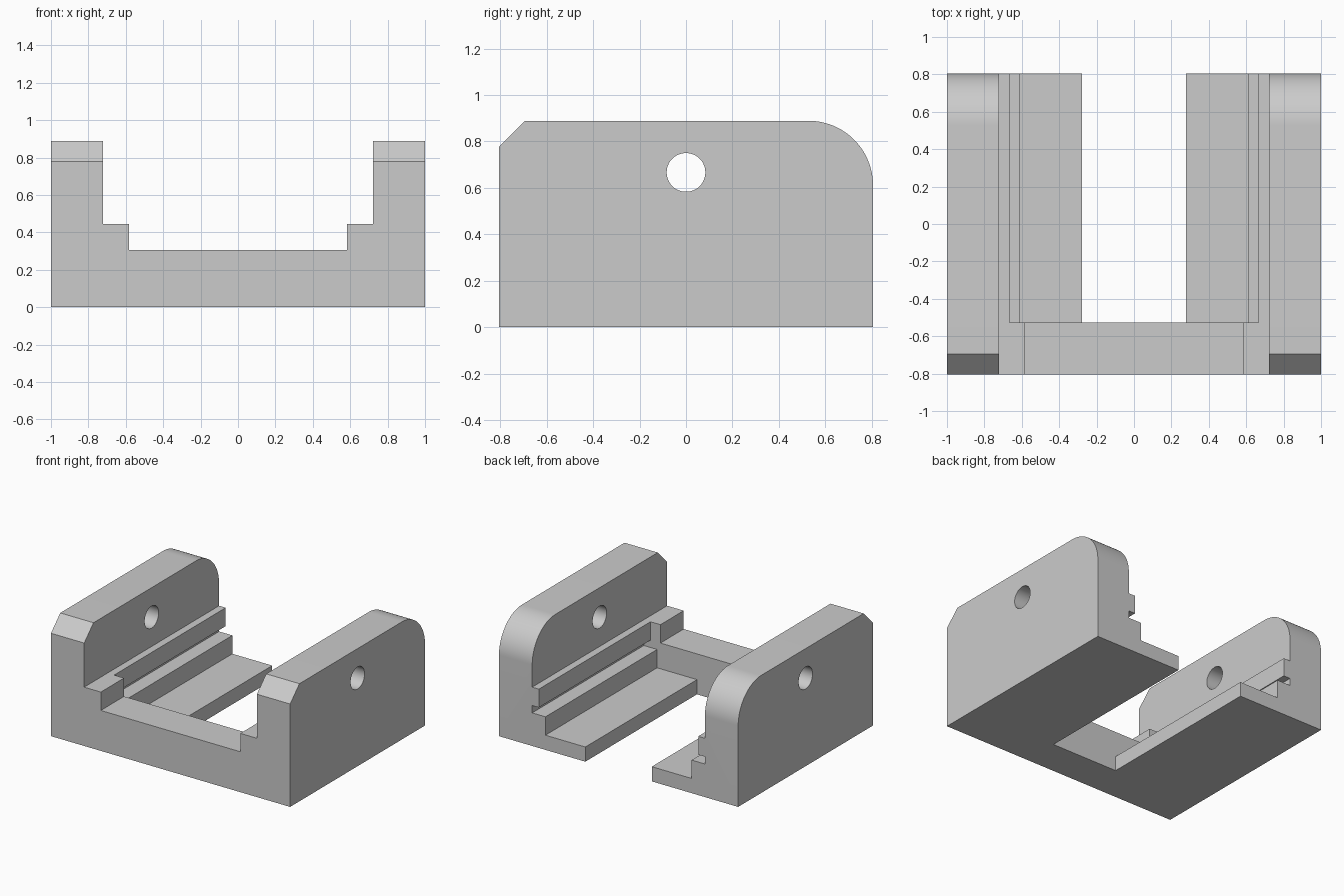
import bpy, bmesh, math
from mathutils import Vector

cube = bpy.data.objects.get("Cube")
if cube:
    bpy.data.objects.remove(cube, do_unlink=True)

U = 1 / 36                      # design module: 72 modules across the width
HALF_W, HALF_D, TALL = 36, 29, 32
WALL_IN, SILL_BACK = 26, -19

grey = bpy.data.materials.new("light_grey")
grey.use_nodes = True
grey.diffuse_color = (0.6, 0.6, 0.6, 1)
grey.node_tree.nodes["Principled BSDF"].inputs["Base Color"].default_value = (0.6, 0.6, 0.6, 1)


def prism(name, profile, axis, start, end):
    """Extrude a closed (horizontal, z) profile along x or y."""
    bm = bmesh.new()
    if axis == "x":
        points = [Vector((start, h, z)) for h, z in profile]
        travel = Vector((end - start, 0, 0))
    else:
        points = [Vector((h, start, z)) for h, z in profile]
        travel = Vector((0, end - start, 0))
    face = bm.faces.new([bm.verts.new(p * U) for p in points])
    made = bmesh.ops.extrude_face_region(bm, geom=[face])["geom"]
    bmesh.ops.translate(bm, vec=travel * U,
                        verts=[g for g in made if isinstance(g, bmesh.types.BMVert)])
    bmesh.ops.recalc_face_normals(bm, faces=bm.faces)
    mesh = bpy.data.meshes.new(name)
    bm.to_mesh(mesh)
    bm.free()
    mesh.materials.append(grey)
    obj = bpy.data.objects.new(name, mesh)
    bpy.context.collection.objects.link(obj)
    return obj


def activate(obj):
    bpy.ops.object.select_all(action="DESELECT")
    obj.select_set(True)
    bpy.context.view_layer.objects.active = obj


def combine(target, other, operation):
    """Apply a boolean and discard the other solid."""
    mod = target.modifiers.new("combine", "BOOLEAN")
    mod.operation, mod.object, mod.solver = operation, other, "EXACT"
    activate(target)
    bpy.ops.object.modifier_apply(modifier=mod.name)
    bpy.data.objects.remove(other, do_unlink=True)


def arc(cy, cz, radius, a0, a1, steps):
    return [(cy + radius * math.cos(math.radians(a0 + (a1 - a0) * i / steps)),
             cz + radius * math.sin(math.radians(a0 + (a1 - a0) * i / steps)))
            for i in range(steps + 1)]


# Front sill with a raised step at each end
half_sill = [(21, 11), (21, 16), (30, 16), (30, 0)]
sill_profile = half_sill + [(-x, z) for x, z in reversed(half_sill)]
body = prism("slotted_bracket", sill_profile, "y", -HALF_D, SILL_BACK)

# Side wall outline: front chamfer, rounded back top corner
CHAMFER, ROUND = 4, 10
wall_profile = [(-HALF_D, 0), (HALF_D, 0)]
wall_profile += arc(HALF_D - ROUND, TALL - ROUND, ROUND, 0, 90, 24)
wall_profile += [(-HALF_D + CHAMFER, TALL), (-HALF_D, TALL - CHAMFER)]

# Inner rail section: floor strip, lower step, groove, upper lip
rail_profile = [(30, 0), (10, 0), (10, 4), (22, 4), (22, 9), (WALL_IN, 9),
                (WALL_IN, 11), (24, 11), (24, 16), (30, 16)]

for side in (1, -1):
    wall = prism("side_wall", wall_profile, "x", side * WALL_IN, side * HALF_W)
    combine(body, wall, "UNION")
    rail = prism("rail", [(side * x, z) for x, z in rail_profile], "y", SILL_BACK - 1, HALF_D)
    # Keep the rail flush with the back of the sill
    for v in rail.data.vertices:
        if v.co.y < 0:
            v.co.y = SILL_BACK * U
    combine(body, rail, "UNION")

# Pin hole through both walls
pin = prism("pin_cutter", arc(0, 24, 3, 0, 360, 48)[:-1], "x", -HALF_W - 2, HALF_W + 2)
pin.hide_render = True
combine(body, pin, "DIFFERENCE")

# Merge coplanar faces left by the unions
bm = bmesh.new()
bm.from_mesh(body.data)
bmesh.ops.remove_doubles(bm, verts=bm.verts, dist=1e-5)
bmesh.ops.dissolve_limit(bm, angle_limit=math.radians(1), verts=bm.verts, edges=bm.edges)
bm.to_mesh(body.data)
bm.free()

activate(body)
bpy.ops.object.shade_smooth_by_angle(angle=math.radians(30))
